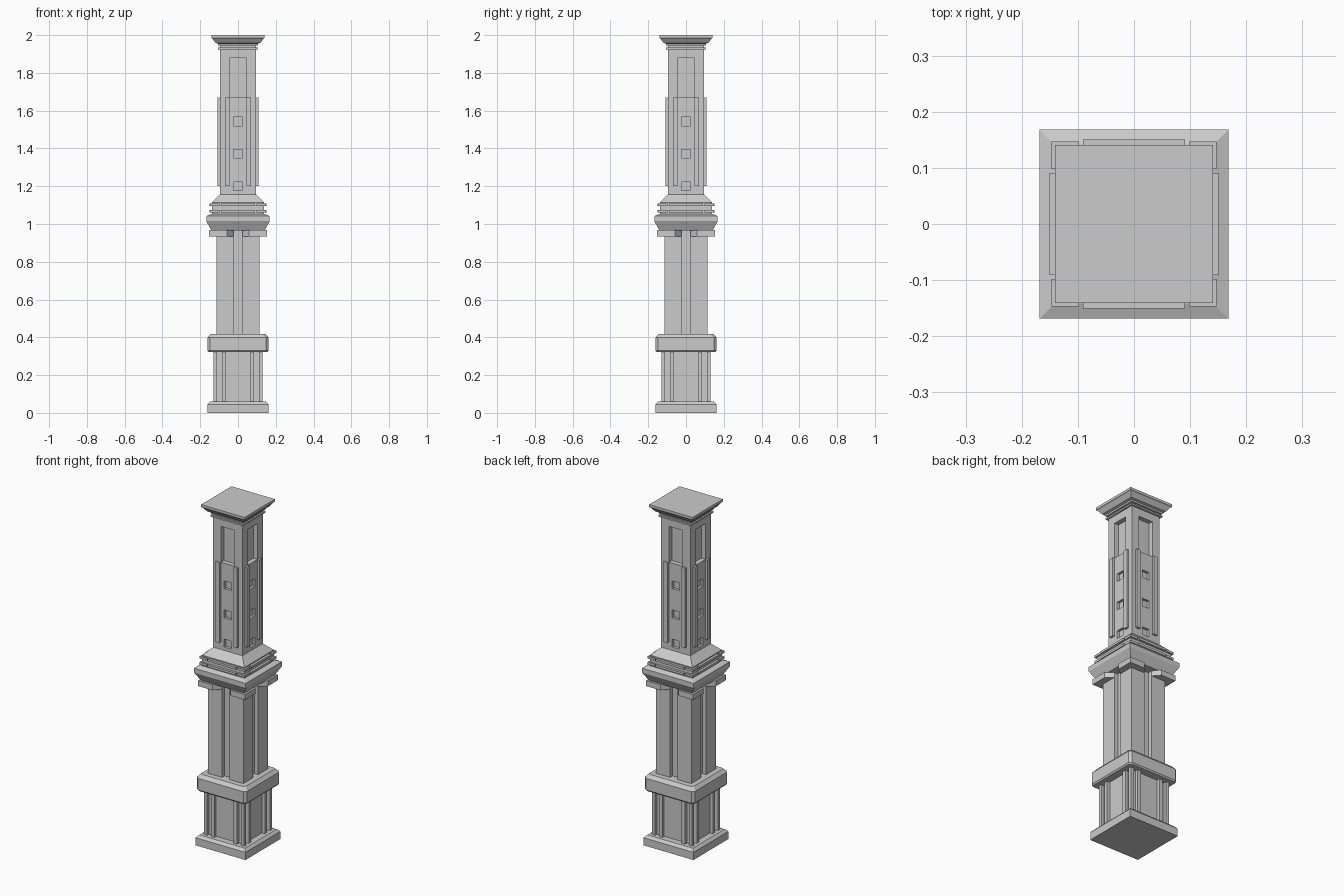
import bpy, bmesh, math
from mathutils import Matrix

if "Cube" in bpy.data.objects:
    bpy.data.objects.remove(bpy.data.objects["Cube"])


def finish(name, bm):
    bmesh.ops.recalc_face_normals(bm, faces=bm.faces)
    me = bpy.data.meshes.new(name)
    bm.to_mesh(me)
    bm.free()
    ob = bpy.data.objects.new(name, me)
    bpy.context.collection.objects.link(ob)
    return ob


def prism(bm, pts, z0, z1):
    lo = [bm.verts.new((x, y, z0)) for x, y in pts]
    hi = [bm.verts.new((x, y, z1)) for x, y in pts]
    bm.faces.new(lo[::-1])
    bm.faces.new(hi)
    n = len(pts)
    for i in range(n):
        j = (i + 1) % n
        bm.faces.new((lo[i], lo[j], hi[j], hi[i]))


def rect(x0, x1, y0, y1):
    return [(x0, y0), (x1, y0), (x1, y1), (x0, y1)]


def stack(name, profile, chamfer=0):
    """Square moulding from (half width, z) steps, optionally with cut corners."""
    bm = bmesh.new()
    rings = []
    for h, z in profile:
        c = h - chamfer
        if chamfer:
            pts = [(c, -h), (h, -c), (h, c), (c, h), (-c, h), (-h, c), (-h, -c), (-c, -h)]
        else:
            pts = [(h, -h), (h, h), (-h, h), (-h, -h)]
        rings.append([bm.verts.new((x, y, z)) for x, y in pts])
    bm.faces.new(rings[0][::-1])
    bm.faces.new(rings[-1])
    n = len(rings[0])
    for a, b in zip(rings, rings[1:]):
        for i in range(n):
            j = (i + 1) % n
            bm.faces.new((a[i], a[j], b[j], b[i]))
    return finish(name, bm)


def four(name, parts):
    """Prisms (outline, z0, z1) repeated on all four sides."""
    bm = bmesh.new()
    for k in range(4):
        start = set(bm.verts)
        for pts, z0, z1 in parts:
            prism(bm, pts, z0, z1)
        new = [v for v in bm.verts if v not in start]
        bmesh.ops.rotate(bm, verts=new, cent=(0, 0, 0),
                         matrix=Matrix.Rotation(k * math.pi / 2, 3, 'Z'))
    return finish(name, bm)


# Base plinth
stack("base_plinth", [(.162, 0), (.162, .045), (.148, .06)])

# Lower shaft with corner posts and paired ribs
stack("lower_core", [(.112, .06), (.112, .325)])
four("lower_ribs", [
    (rect(-.085, -.063, -.13, -.105), .06, .325),
    (rect(.063, .085, -.13, -.105), .06, .325),
    (rect(.11, .13, -.13, -.11), .06, .325)])

# Collar with cut corners
stack("lower_collar", [(.156, .322), (.162, .33), (.162, .398), (.145, .418)], .014)

# Middle shaft: four piers around a recessed core
stack("middle_core", [(.09, .415), (.09, .97)])
four("middle_piers", [(rect(.024, .114, -.114, -.024), .415, .97)])
four("pier_capitals", [
    ([(.153, -.153), (.153, -.058), (.114, -.024), (.024, -.024),
      (.024, -.114), (.058, -.153)], .935, .967)])

# Ledge and banded neck
stack("ledge", [(.14, .965), (.168, 1.015), (.168, 1.042), (.142, 1.052)])
stack("neck", [(.137, 1.05), (.137, 1.115), (.095, 1.157)])
bands = []
for z in (1.062, 1.096):
    bands += [(rect(-.091, .091, -.151, -.13), z, z + .013),
              ([(.098, -.147), (.147, -.147), (.147, -.098), (.13, -.098),
                (.13, -.13), (.098, -.13)], z, z + .013)]
four("neck_bands", bands)

# Upper shaft with tall niches and small square windows cut in
shaft = stack("upper_shaft", [(.095, 1.15), (.095, 1.93)])
cuts = [(rect(-.045, .045, -.12, -.068), 1.67, 1.88)]
for z in (1.2, 1.372, 1.543):
    cuts.append((rect(-.023, .023, -.12, -.08), z - .023, z + .023))
cutter = four("shaft_cutter", cuts)
cutter.hide_render = True
cutter.hide_viewport = True
mod = shaft.modifiers.new("niches", 'BOOLEAN')
mod.operation = 'DIFFERENCE'
mod.solver = 'EXACT'
mod.object = cutter

# Raised strips beside the windows
four("upper_strips", [
    (rect(-.07, -.045, -.108, -.09), 1.2, 1.67),
    (rect(.045, .07, -.108, -.09), 1.2, 1.67)])

# Top cap
stack("cap", [(.105, 1.925), (.105, 1.934), (.096, 1.934), (.096, 1.944),
              (.105, 1.944), (.105, 1.954), (.118, 1.958), (.136, 1.982),
              (.141, 1.985), (.141, 2.0)])
